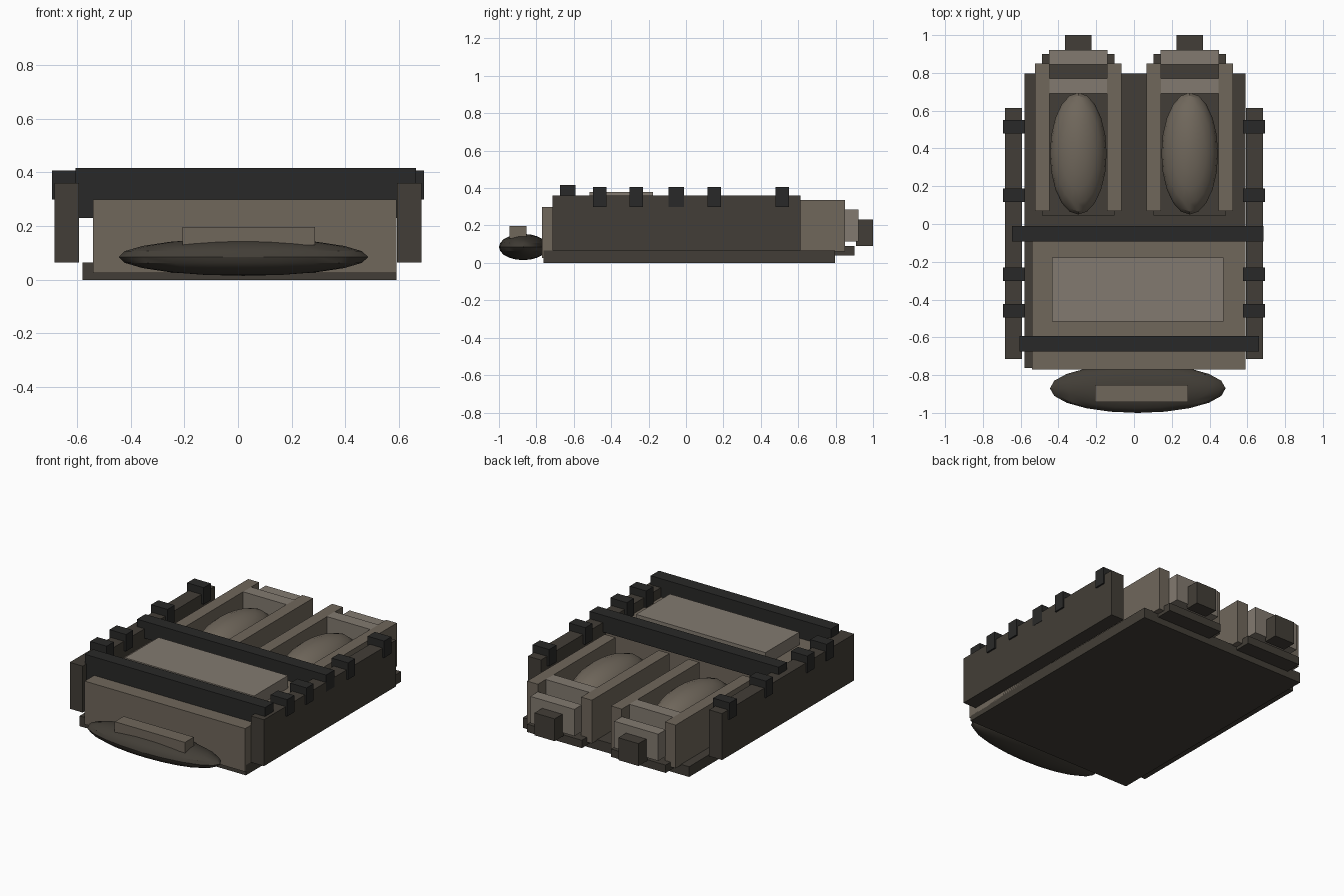
import bpy

if "Cube" in bpy.data.objects:
    bpy.data.objects.remove(bpy.data.objects["Cube"])


def material(name, rgb):
    m = bpy.data.materials.new(name)
    m.diffuse_color = (*rgb, 1)
    m.use_nodes = True
    m.node_tree.nodes["Principled BSDF"].inputs["Base Color"].default_value = m.diffuse_color
    return m


TAN = material("tan", (0.16, 0.135, 0.105))
PALE = material("pale", (0.225, 0.195, 0.16))
DARK = material("dark", (0.055, 0.048, 0.038))
BLACK = material("black", (0.022, 0.022, 0.021))


def place(name, x, y, z, mat, half):
    """Scale the new primitive to fill the given axis ranges."""
    o = bpy.context.object
    o.name = name
    o.location = [(a + b) / 2 for a, b in (x, y, z)]
    o.scale = [(b - a) / 2 / half for a, b in (x, y, z)]
    bpy.ops.object.transform_apply(location=False, rotation=False, scale=True)
    o.data.materials.append(mat)
    return o


def box(name, x, y, z, mat):
    bpy.ops.mesh.primitive_cube_add(size=2)
    return place(name, x, y, z, mat, 1)


def ellipsoid(name, x, y, z, mat):
    bpy.ops.mesh.primitive_uv_sphere_add(segments=20, ring_count=10, radius=1)
    o = place(name, x, y, z, mat, 1)
    bpy.ops.object.shade_smooth_by_angle()
    return o


# Base plate, front housing and its raised lid
box("base_plate", (-0.58, 0.59), (-0.763, 0.797), (0, 0.065), DARK)
box("front_housing", (-0.54, 0.59), (-0.77, -0.04), (0.025, 0.30), TAN)
box("raised_lid", (-0.435, 0.475), (-0.517, -0.177), (0.28, 0.38), PALE)

# Rounded nose with a grip on top
ellipsoid("front_nose", (-0.445, 0.485), (-1.0, -0.74), (0.015, 0.155), DARK)
box("nose_grip", (-0.207, 0.287), (-0.943, -0.853), (0.13, 0.197), TAN)

# Cross bars over the body
box("front_cross_bar", (-0.605, 0.663), (-0.675, -0.592), (0.23, 0.417), BLACK)
box("middle_cross_bar", (-0.645, 0.685), (-0.093, -0.01), (0.30, 0.407), BLACK)

# Side rails with four clips each
for side, s in (("left", -1), ("right", 1)):
    def span(a, b):
        return tuple(sorted((s * a, s * b)))
    box(side + "_rail", span(0.592, 0.683), (-0.715, 0.613), (0.065, 0.36), DARK)
    for i, y in enumerate((-0.46, -0.265, 0.152, 0.515)):
        box(f"{side}_clip_{i + 1}", span(0.577, 0.693), (y - 0.036, y + 0.036),
            (0.30, 0.407), BLACK)

# Two rear trays, each with a rounded cushion, end blocks and a knob
for side, cx in (("left", -0.295), ("right", 0.295)):
    def across(half):
        return (cx - half, cx + half)
    box(side + "_tray_floor", across(0.192), (0.045, 0.9), (0.04, 0.09), DARK)
    for i, wx in enumerate((-0.19, 0.19)):
        box(f"{side}_tray_wall_{i + 1}", (cx + wx - 0.038, cx + wx + 0.038),
            (0.07, 0.85), (0.06, 0.335), TAN)
    ellipsoid(side + "_cushion", across(0.15), (0.05, 0.695), (0.09, 0.34), TAN)
    box(side + "_inner_bar", across(0.155), (0.69, 0.77), (0.2, 0.335), PALE)
    box(side + "_end_block", across(0.155), (0.845, 0.922), (0.115, 0.285), PALE)
    box(side + "_knob", across(0.071), (0.91, 1.0), (0.09, 0.232), DARK)
